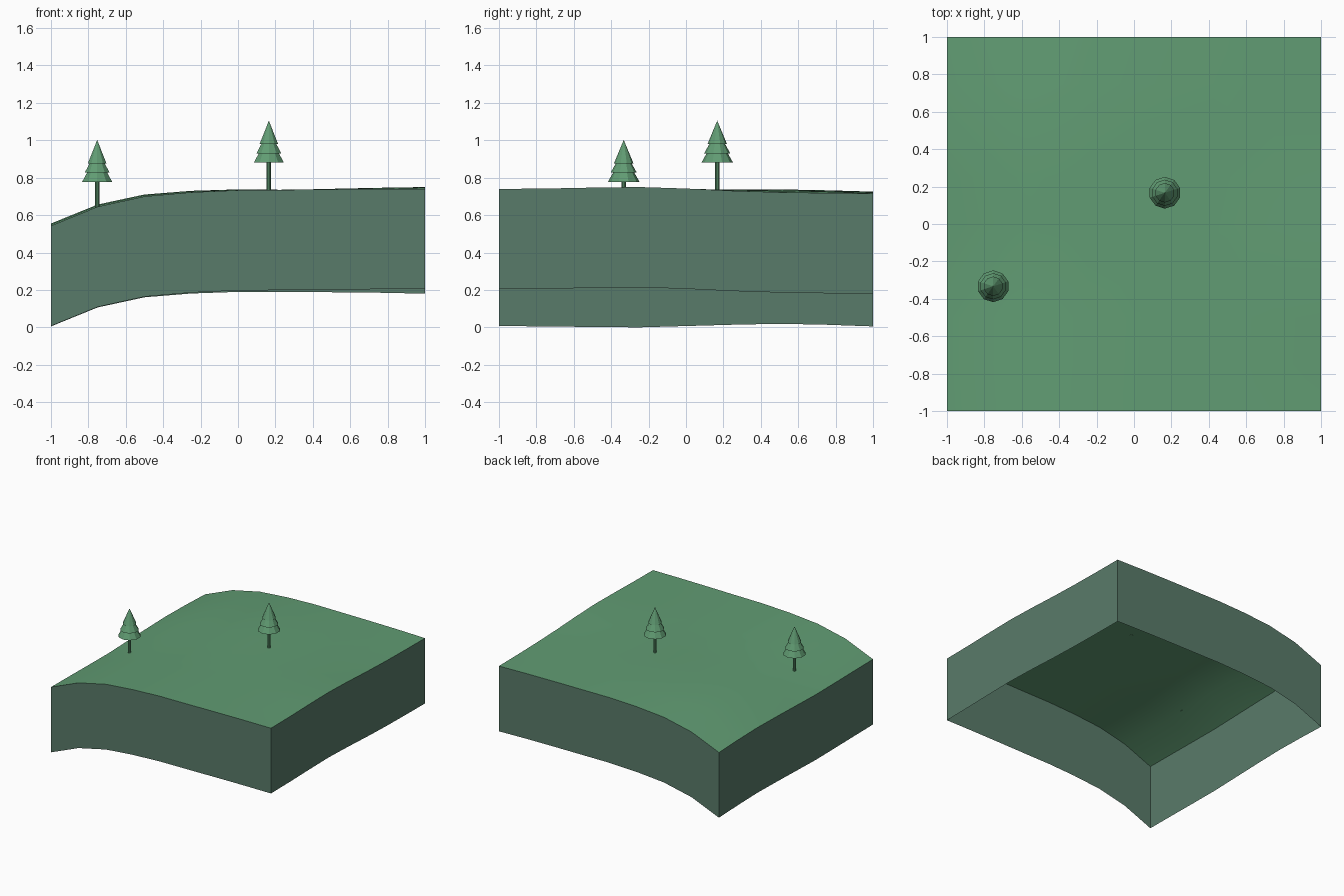
import bpy, bmesh, math

cube = bpy.data.objects.get("Cube")
if cube:
    bpy.data.objects.remove(cube, do_unlink=True)


def material(name, rgb):
    """Flat material from 0-255 display values, stored as linear."""
    lin = [((c / 255 + 0.055) / 1.055) ** 2.4 for c in rgb] + [1]
    m = bpy.data.materials.new(name)
    m.use_nodes = True
    m.diffuse_color = lin
    m.node_tree.nodes["Principled BSDF"].inputs["Base Color"].default_value = lin
    return m


GRASS = material("grass green", (97, 156, 115))
SIDE = material("grey green side", (89, 123, 106))

# Terrain profiles sampled evenly from -1 to 1
STEPS = 8
FRONT = [.543, .645, .70, .722, .733, .735, .738, .74, .74]
LEFT = [.543, .541, .538, .536, .543, .55, .555, .55, .541]
RIGHT = [.74, .742, .747, .75, .742, .73, .722, .718, .716]
DEPTH = 0.536


def ground(i, j):
    w = (i / STEPS) ** 2
    return FRONT[i] + (RIGHT[j] - RIGHT[0]) * w + (LEFT[j] - LEFT[0]) * (1 - w)


def build_terrain():
    """Gently curved land with hanging sides, open underneath."""
    bm = bmesh.new()
    n = STEPS + 1
    top = [[bm.verts.new((2 * i / STEPS - 1, 2 * j / STEPS - 1, ground(i, j)))
            for j in range(n)] for i in range(n)]
    for i in range(STEPS):
        for j in range(STEPS):
            bm.faces.new((top[i][j], top[i + 1][j], top[i + 1][j + 1], top[i][j + 1]))

    # Sides: drop the border loop straight down
    border = [e for e in bm.edges if e.is_boundary]
    new = bmesh.ops.extrude_edge_only(bm, edges=border)["geom"]
    for g in new:
        if isinstance(g, bmesh.types.BMVert):
            g.co.z -= DEPTH
        elif isinstance(g, bmesh.types.BMFace):
            g.material_index = 1
    bmesh.ops.recalc_face_normals(bm, faces=bm.faces)
    bm.normal_update()
    if sum(f.normal.z for f in bm.faces) < 0:
        bmesh.ops.reverse_faces(bm, faces=bm.faces)

    me = bpy.data.meshes.new("terrain")
    bm.to_mesh(me)
    bm.free()
    me.materials.append(GRASS)
    me.materials.append(SIDE)
    ob = bpy.data.objects.new("terrain", me)
    bpy.context.collection.objects.link(ob)
    bpy.context.view_layer.objects.active = ob
    ob.select_set(True)
    bpy.ops.object.shade_smooth_by_angle(angle=math.radians(30))
    ob.select_set(False)


def cone(name, x, y, z0, z1, r0, r1, sides=10):
    bpy.ops.mesh.primitive_cone_add(vertices=sides, radius1=r0, radius2=r1,
                                    depth=z1 - z0, location=(x, y, (z0 + z1) / 2))
    ob = bpy.context.object
    ob.name = name
    ob.data.materials.append(GRASS)
    ob.select_set(False)


def build_tree(name, x, y, foot, crown):
    """Thin trunk under three stacked tiers of foliage."""
    cone(name + "_trunk", x, y, foot, crown + 0.02, 0.012, 0.012)
    tiers = [("lower", 0, .065, .085, .048),
             ("middle", .05, .125, .07, .028),
             ("upper", .1, .225, .052, 0)]
    for part, z0, z1, r0, r1 in tiers:
        cone(f"{name}_{part}_foliage", x, y, crown + z0, crown + z1, r0, r1)


build_terrain()
build_tree("middle_tree", 0.165, 0.167, 0.73, 0.88)
build_tree("edge_tree", -0.753, -0.333, 0.638, 0.777)
